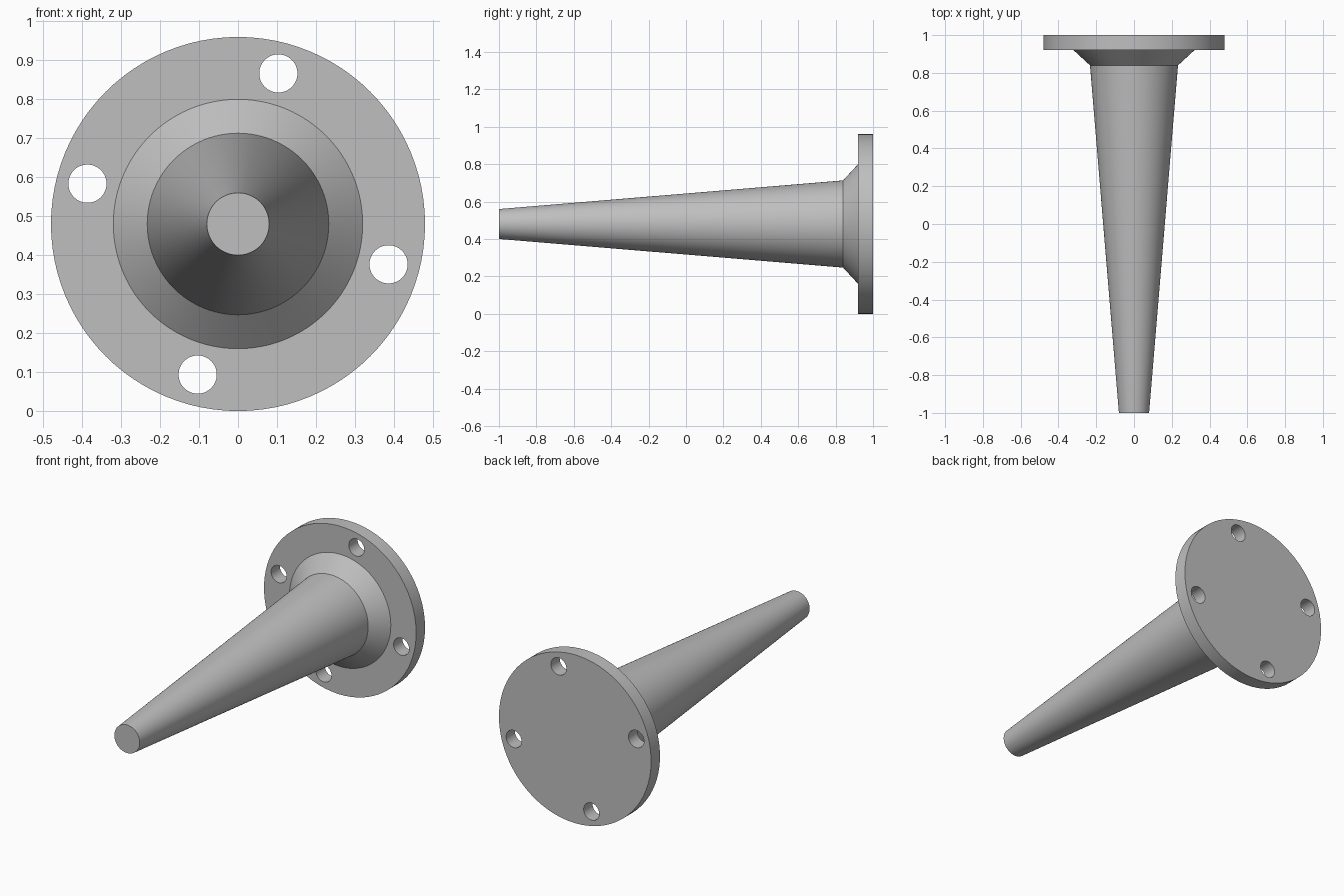
import bpy, bmesh
from math import cos, sin, radians, tau
from mathutils import Vector

cube = bpy.data.objects.get("Cube")
if cube:
    bpy.data.objects.remove(cube, do_unlink=True)

CENTRE_Z = 0.48
SEGMENTS = 96

grey = bpy.data.materials.new("plain_grey")
grey.use_nodes = True
grey.diffuse_color = (0.52, 0.52, 0.52, 1)
grey.node_tree.nodes["Principled BSDF"].inputs["Base Color"].default_value = grey.diffuse_color


def lathe(name, profile, x=0.0, z=CENTRE_Z, segments=SEGMENTS):
    """Closed solid turned about the y direction from (radius, y) points."""
    bm = bmesh.new()
    verts = [bm.verts.new((x + r, y, z)) for r, y in profile]
    edges = [bm.edges.new(pair) for pair in zip(verts, verts[1:])]
    bmesh.ops.spin(bm, geom=verts + edges, cent=Vector((x, 0, z)), axis=(0, 1, 0),
                   angle=tau, steps=segments)
    bmesh.ops.remove_doubles(bm, verts=bm.verts, dist=1e-4)
    bmesh.ops.holes_fill(bm, edges=[e for e in bm.edges if e.is_boundary], sides=0)
    bmesh.ops.recalc_face_normals(bm, faces=bm.faces)
    mesh = bpy.data.meshes.new(name)
    bm.to_mesh(mesh)
    bm.free()
    mesh.materials.append(grey)
    obj = bpy.data.objects.new(name, mesh)
    bpy.context.collection.objects.link(obj)
    return obj


# Tapered stem, sloped collar and round flange in one turned body
body = lathe("flanged_stem", [(0.08, -1), (0.233, 0.84), (0.32, 0.92),
                              (0.48, 0.92), (0.48, 1)])
bpy.context.view_layer.objects.active = body
body.select_set(True)

# Four bolt holes through the flange
for i in range(4):
    angle = radians(75 + 90 * i)
    cutter = lathe("bolt_hole_cutter", [(0.049, 0.87), (0.049, 1.05)],
                   0.4 * cos(angle), CENTRE_Z + 0.4 * sin(angle), 48)
    cutter.hide_render = True
    hole = body.modifiers.new("bolt_hole", 'BOOLEAN')
    hole.operation = 'DIFFERENCE'
    hole.solver = 'EXACT'
    hole.object = cutter
    bpy.ops.object.modifier_apply(modifier=hole.name)
    bpy.data.objects.remove(cutter, do_unlink=True)

bpy.ops.object.shade_smooth_by_angle(angle=radians(25))
